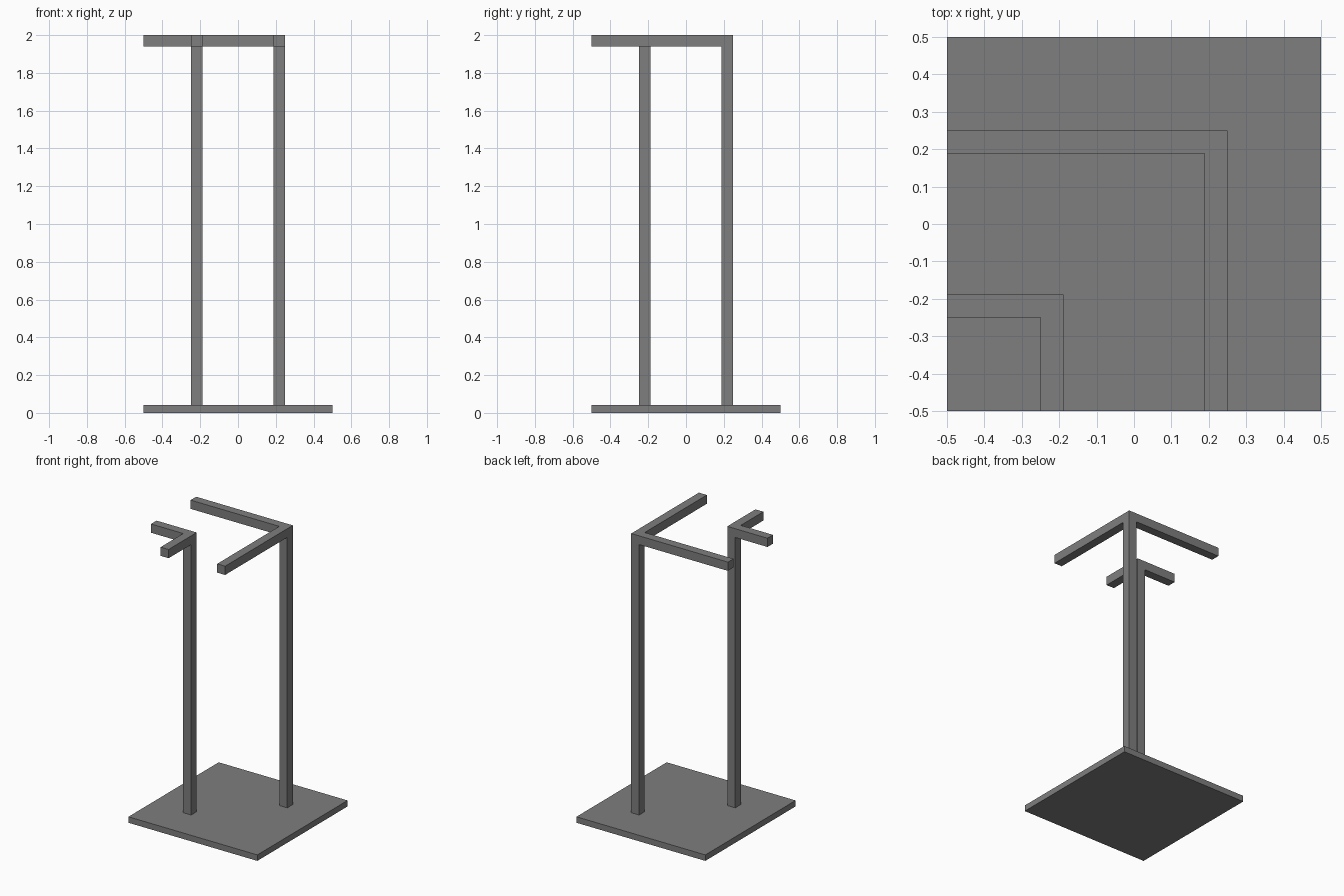
import bpy, bmesh
from mathutils import Vector

if "Cube" in bpy.data.objects:
    bpy.data.objects.remove(bpy.data.objects["Cube"])

HALF = 0.5        # half width of the base
BASE_H = 0.042    # base thickness
TOP = 2.0
W = 0.0615        # bar thickness
BAR_H = 0.0615    # bar height

dark = bpy.data.materials.new("dark_metal")
dark.diffuse_color = (0.21, 0.21, 0.21, 1)
dark.use_nodes = True
dark.node_tree.nodes["Principled BSDF"].inputs["Base Color"].default_value = dark.diffuse_color


def make_box(bm, lo, hi):
    lo, hi = Vector(lo), Vector(hi)
    verts = bmesh.ops.create_cube(bm, size=1)["verts"]
    for v in verts:
        v.co = Vector((lo[i] + (v.co[i] + 0.5) * (hi[i] - lo[i]) for i in range(3)))
    bm.normal_update()


def finish(bm, name):
    bmesh.ops.recalc_face_normals(bm, faces=bm.faces)
    mesh = bpy.data.meshes.new(name)
    bm.to_mesh(mesh)
    bm.free()
    mesh.materials.append(dark)
    obj = bpy.data.objects.new(name, mesh)
    bpy.context.collection.objects.link(obj)
    return obj


def corner_stand(name, lo, hi):
    """Corner block with two arms and a post pulled out of its faces."""
    bm = bmesh.new()
    make_box(bm, (lo, lo, TOP - BAR_H), (hi, hi, TOP))
    for axis, end in ((0, -HALF), (1, -HALF), (2, BASE_H)):
        bm.normal_update()
        face = min(bm.faces, key=lambda f: f.normal[axis])
        new = bmesh.ops.extrude_discrete_faces(bm, faces=[face])["faces"][0]
        for v in new.verts:
            v.co[axis] = end
    return finish(bm, name)


# Square base plate
bm = bmesh.new()
make_box(bm, (-HALF, -HALF, 0), (HALF, HALF, BASE_H))
finish(bm, "base_plate")

# Long-armed and short-armed posts on the diagonal
corner_stand("long_arm_post", 0.25 - W, 0.25)
corner_stand("short_arm_post", -0.25, -0.25 + W)
